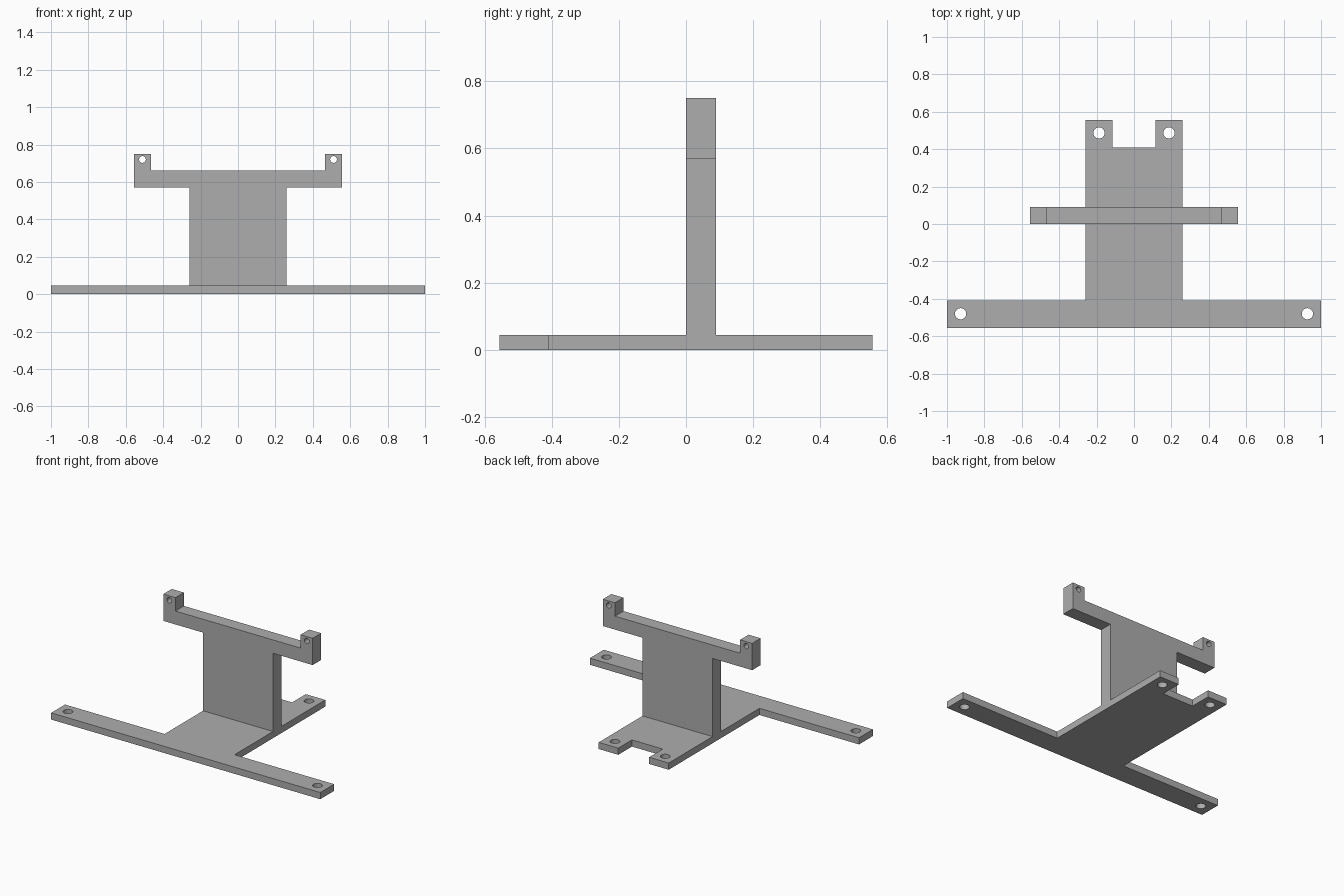
import bpy
import bmesh
import math
from mathutils import Matrix, Vector

cube = bpy.data.objects.get("Cube")
if cube:
    bpy.data.objects.remove(cube, do_unlink=True)

GREY = (0.42, 0.42, 0.42, 1.0)
grey = bpy.data.materials.new("plain grey")
grey.use_nodes = True
grey.diffuse_color = GREY
grey.node_tree.nodes["Principled BSDF"].inputs["Base Color"].default_value = GREY


def add_loop(bm, points):
    """Closed loop of edges in the XY plane."""
    verts = [bm.verts.new((x, y, 0)) for x, y in points]
    for a, b in zip(verts, verts[1:] + verts[:1]):
        bm.edges.new((a, b))


def plate(name, half_outline, holes, radius, thickness, transform):
    """Mirrored half outline, pierced by mirrored round holes and extruded."""
    bm = bmesh.new()
    add_loop(bm, half_outline + [(-x, y) for x, y in reversed(half_outline)])
    for cx, cy in holes:
        for side in (-1, 1):
            angles = [math.tau * i / 32 for i in range(32)]
            add_loop(bm, [(side * cx + radius * math.cos(a),
                           cy + radius * math.sin(a)) for a in angles])
    bmesh.ops.triangle_fill(bm, edges=bm.edges[:], use_beauty=True,
                            normal=Vector((0, 0, 1)))
    ext = bmesh.ops.extrude_face_region(bm, geom=bm.faces[:],
                                        use_keep_orig=True)
    top = [g for g in ext["geom"] if isinstance(g, bmesh.types.BMVert)]
    bmesh.ops.translate(bm, verts=top, vec=(0, 0, thickness))
    bmesh.ops.transform(bm, matrix=transform, verts=bm.verts[:])
    bmesh.ops.recalc_face_normals(bm, faces=bm.faces[:])
    mesh = bpy.data.meshes.new(name)
    bm.to_mesh(mesh)
    bm.free()
    mesh.materials.append(grey)
    obj = bpy.data.objects.new(name, mesh)
    bpy.context.collection.objects.link(obj)

    # Smooth only the hole walls
    bpy.ops.object.select_all(action="DESELECT")
    obj.select_set(True)
    bpy.context.view_layer.objects.active = obj
    bpy.ops.object.shade_smooth_by_angle(angle=math.radians(30))
    return obj


BASE_H = 0.045
BODY_X = 0.26

# Flat T-shaped base with a notched rear edge
plate("base_plate",
      [(1.0, -0.555), (1.0, -0.408), (BODY_X, -0.408), (BODY_X, 0.555),
       (0.115, 0.555), (0.115, 0.41)],
      [(0.927, -0.48), (0.187, 0.487)], 0.03, BASE_H, Matrix())

# Upright with crossbar and two pierced lugs, stood up facing the front
stand_up = Matrix.Translation((0, 0.09, 0)) @ Matrix.Rotation(math.pi / 2, 4, "X")
plate("upright_bracket",
      [(BODY_X, BASE_H), (BODY_X, 0.57), (0.555, 0.57), (0.555, 0.75),
       (0.465, 0.75), (0.465, 0.66)],
      [(0.511, 0.72)], 0.018, 0.09, stand_up)
